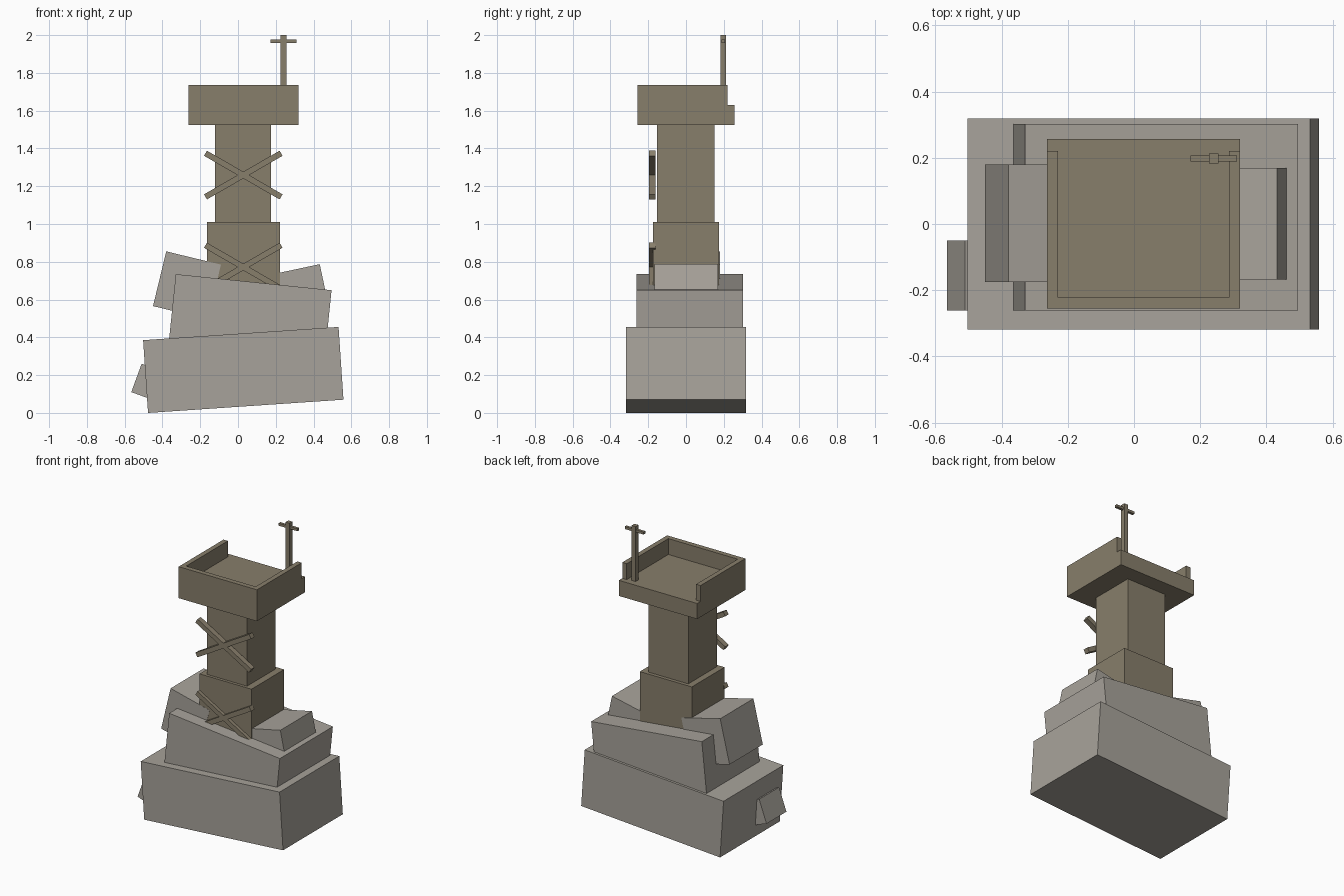
import bpy
import bmesh
from math import radians, sin, cos

old = bpy.data.objects.get("Cube")
if old:
    bpy.data.objects.remove(old, do_unlink=True)


def make_material(name, rgb):
    mat = bpy.data.materials.new(name)
    mat.use_nodes = True
    color = (*rgb, 1)
    mat.diffuse_color = color
    bsdf = mat.node_tree.nodes["Principled BSDF"]
    bsdf.inputs["Base Color"].default_value = color
    bsdf.inputs["Roughness"].default_value = 0.9
    return mat


stone = make_material("grey stone", (0.39, 0.365, 0.325))
wood = make_material("weathered wood", (0.245, 0.21, 0.147))


def block(name, center, size, mat, tilt=0):
    """Box centred at a point, turned by tilt degrees in the front plane."""
    mesh = bpy.data.meshes.new(name)
    bm = bmesh.new()
    bmesh.ops.create_cube(bm, size=1)
    bmesh.ops.scale(bm, vec=size, verts=bm.verts)
    bm.to_mesh(mesh)
    bm.free()
    mesh.materials.append(mat)
    obj = bpy.data.objects.new(name, mesh)
    obj.location = center
    obj.rotation_euler.y = -radians(tilt)
    bpy.context.collection.objects.link(obj)
    return obj


def rock(name, top, size, y, tilt):
    """Tilted boulder placed by the middle of its top face (x, z)."""
    a, h = radians(tilt), size[2] / 2
    block(name, (top[0] + h * sin(a), y, top[1] - h * cos(a)), size, stone, tilt)


def span(name, x, y, z, mat=wood):
    """Upright box given by its x, y and z ranges."""
    ranges = (x, y, z)
    block(name, [(a + b) / 2 for a, b in ranges], [b - a for a, b in ranges], mat)


# Piled boulders
rock("base_rock", (0.015, 0.42), (1.037, 0.636, 0.386), 0, 3.87)
rock("middle_rock", (0.083, 0.692), (0.829, 0.564, 0.37), 0.02, -5.88)
rock("right_upper_rock", (-0.235, 0.82), (0.298, 0.354, 0.298), 0.002, -13.6)
rock("left_upper_rock", (0.286, 0.756), (0.3, 0.337, 0.15), 0.001, 12)
rock("side_chip_rock", (-0.435, 0.233), (0.16, 0.212, 0.16), -0.156, -20)

# Tower shaft
span("lower_shaft", (-0.165, 0.222), (-0.174, 0.174), (0.5, 1.01))
span("upper_shaft", (-0.122, 0.175), (-0.154, 0.15), (1.01, 1.525))

# Lookout platform with walls on three sides
span("platform_floor", (-0.263, 0.32), (-0.256, 0.257), (1.525, 1.63))
span("front_wall", (-0.263, 0.32), (-0.256, -0.222), (1.63, 1.737))
span("right_wall", (-0.263, -0.23), (-0.222, 0.221), (1.63, 1.737))
span("left_wall", (0.287, 0.32), (-0.222, 0.221), (1.63, 1.737))

# Signal post with crossbar
span("post", (0.226, 0.256), (0.183, 0.213), (1.63, 2.0))
span("post_crossbar", (0.171, 0.311), (0.189, 0.207), (1.959, 1.976))

# Crossed braces on the front of the shaft
for level, z in (("lower", 0.772), ("upper", 1.259)):
    for side, tilt in (("rising", 30), ("falling", -30)):
        block(f"{level}_{side}_brace", (0.028, -0.179, z),
              (0.462, 0.036, 0.031), wood, tilt)
